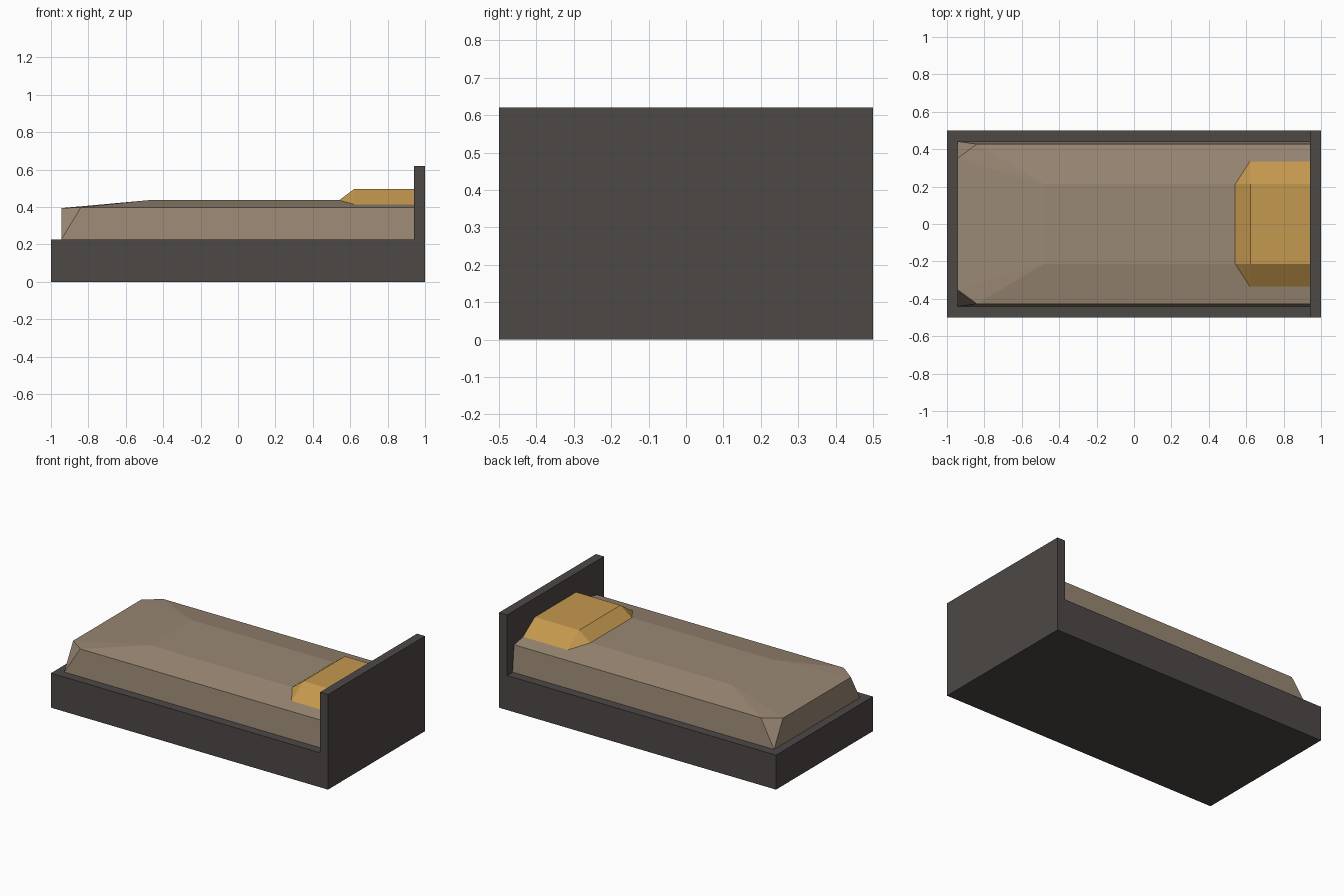
import bpy, bmesh

if "Cube" in bpy.data.objects:
    bpy.data.objects.remove(bpy.data.objects["Cube"])


def srgb(r, g, b):
    def lin(c):
        c /= 255
        return c / 12.92 if c <= 0.04045 else ((c + 0.055) / 1.055) ** 2.4
    return (lin(r), lin(g), lin(b), 1)


def material(name, rgb):
    m = bpy.data.materials.new(name)
    m.diffuse_color = srgb(*rgb)
    m.use_nodes = True
    m.node_tree.nodes["Principled BSDF"].inputs["Base Color"].default_value = m.diffuse_color
    return m


DARK = material("dark grey wood", (77, 72, 70))
TAN = material("tan blanket", (154, 136, 117))
GOLD = material("golden pillow", (196, 152, 78))


def finish(name, bm, mat):
    bmesh.ops.recalc_face_normals(bm, faces=bm.faces[:])
    me = bpy.data.meshes.new(name)
    bm.to_mesh(me)
    bm.free()
    me.materials.append(mat)
    ob = bpy.data.objects.new(name, me)
    bpy.context.collection.objects.link(ob)
    return ob


def extruded_profile(name, pts, half_width, mat):
    """Side profile in x/z extruded across y."""
    bm = bmesh.new()
    face = bm.faces.new([bm.verts.new((x, -half_width, z)) for x, z in pts])
    ext = bmesh.ops.extrude_face_region(bm, geom=[face])["geom"]
    moved = [v for v in ext if isinstance(v, bmesh.types.BMVert)]
    bmesh.ops.translate(bm, verts=moved, vec=(0, 2 * half_width, 0))
    return finish(name, bm, mat)


def mirrored_hull(name, pts, mat):
    """Faceted cushion: convex skin over points mirrored in y."""
    bm = bmesh.new()
    for x, y, z in pts:
        for s in (-1, 1):
            bm.verts.new((x, s * y, z))
    bmesh.ops.convex_hull(bm, input=bm.verts[:])
    bmesh.ops.dissolve_limit(bm, angle_limit=0.005, verts=bm.verts[:], edges=bm.edges[:])
    return finish(name, bm, mat)


HEAD = 0.942  # inner face of the headboard

# Low box base and tall headboard in one profile
extruded_profile("bed_frame", [(-1, 0), (1, 0), (1, 0.62), (HEAD, 0.62),
                               (HEAD, 0.225), (-1, 0.225)], 0.5, DARK)

# Mattress with blanket: cut foot corners and a raised middle panel
mirrored_hull("mattress", [
    (-0.945, 0.442, 0.225), (HEAD, 0.442, 0.225),
    (-0.945, 0.35, 0.394), (-0.84, 0.427, 0.398), (HEAD, 0.427, 0.398),
    (-0.48, 0.213, 0.436), (HEAD, 0.213, 0.436)], TAN)

# Pillow: sloped front, sides and front corners
mirrored_hull("pillow", [
    (0.54, 0.213, 0.435), (0.62, 0.34, 0.411), (HEAD, 0.34, 0.411),
    (0.622, 0.213, 0.497), (HEAD, 0.213, 0.497)], GOLD)
